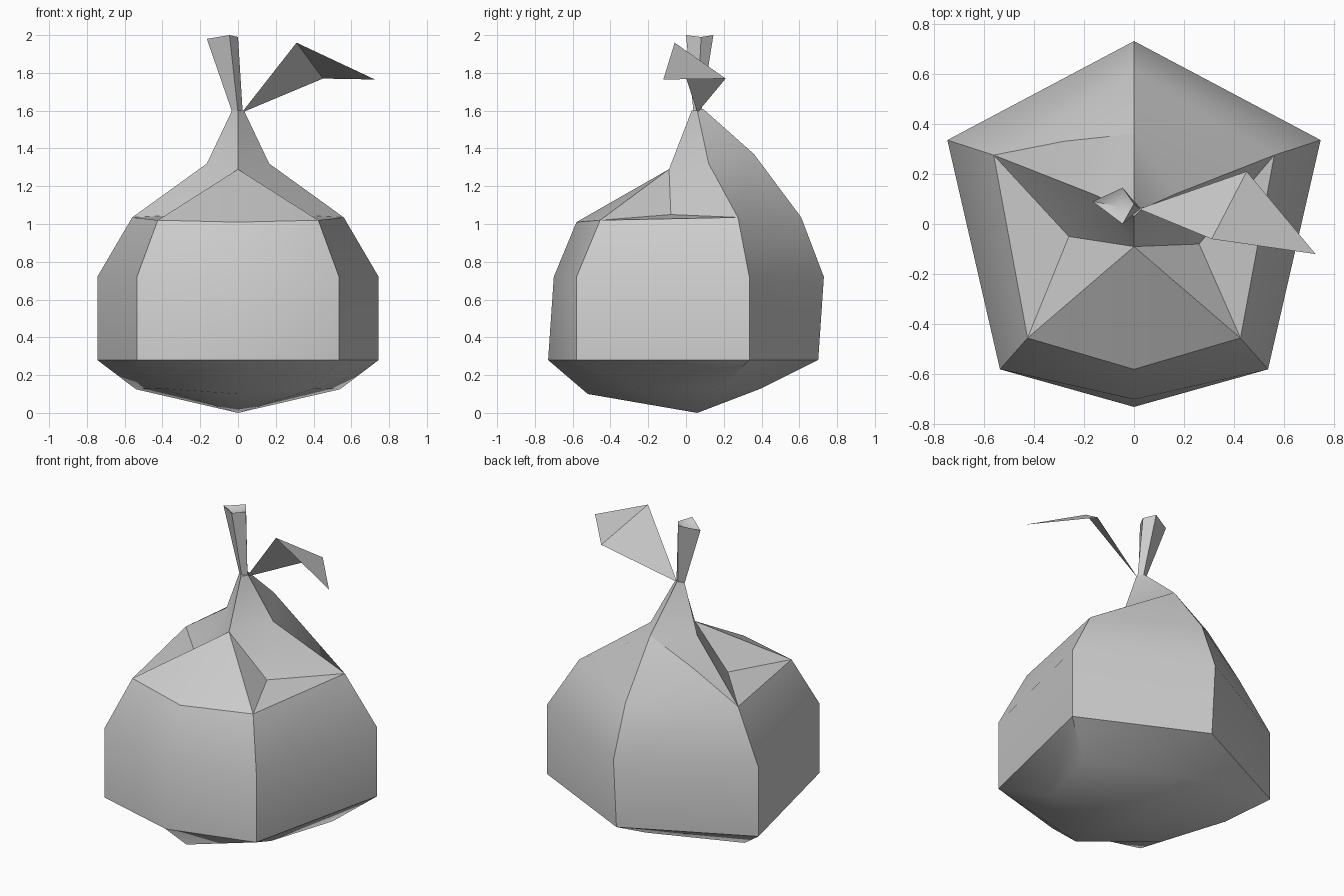
import bpy
import bmesh
import math

cube = bpy.data.objects.get("Cube")
if cube:
    bpy.data.objects.remove(cube, do_unlink=True)

GREY = (0.6, 0.6, 0.6, 1)
mat = bpy.data.materials.new("light_grey_cloth")
mat.use_nodes = True
mat.diffuse_color = GREY
mat.node_tree.nodes["Principled BSDF"].inputs["Base Color"].default_value = GREY


def finish(bm, name, angle=35):
    """Turn a bmesh into a shaded, coloured object."""
    bmesh.ops.recalc_face_normals(bm, faces=bm.faces[:])
    mesh = bpy.data.meshes.new(name)
    bm.to_mesh(mesh)
    bm.free()
    mesh.materials.append(mat)
    obj = bpy.data.objects.new(name, mesh)
    bpy.context.collection.objects.link(obj)
    bpy.ops.object.select_all(action="DESELECT")
    obj.select_set(True)
    bpy.context.view_layer.objects.active = obj
    bpy.ops.object.shade_smooth_by_angle(angle=math.radians(angle))
    return obj


def ring(bm, half):
    """Mirror a half outline (front to back) into a closed ring."""
    mirrored = [(-x, y, z) for x, y, z in reversed(half[1:-1])]
    return [bm.verts.new(p) for p in half + mirrored]


def bridge(bm, a, b):
    n = len(a)
    for i in range(n):
        j = (i + 1) % n
        bm.faces.new((a[i], a[j], b[j], b[i]))


def fan(bm, centre, loop, closed=False):
    v = bm.verts.new(centre)
    for a, b in zip(loop, loop[1:] + (loop[:1] if closed else [])):
        bm.faces.new((v, a, b))


# Sack: four six-point rings, each front, front corner, back corner, back
bm = bmesh.new()
base = ring(bm, [(0, -.52, .10), (.41, -.25, .13), (.54, .18, .125), (0, .40, .13)])
low = ring(bm, [(0, -.73, .28), (.535, -.58, .28), (.745, .335, .28), (0, .70, .28)])
high = ring(bm, [(0, -.70, .72), (.535, -.58, .72), (.745, .335, .72), (0, .73, .72)])
shoulder = ring(bm, [(0, -.58, 1.01), (.425, -.455, 1.02), (.56, .275, 1.035), (0, .61, 1.035)])
fan(bm, (0, .06, 0), base, closed=True)
for a, b in ((base, low), (low, high), (high, shoulder)):
    bridge(bm, a, b)

# Gathered neck with four corners
neck = ring(bm, [(0, -.09, 1.29), (.165, .12, 1.32), (0, .36, 1.37)])
tie = ring(bm, [(0, .03, 1.6), (.032, .06, 1.6), (0, .09, 1.61)])
bridge(bm, neck, tie)
bm.faces.new(tie)

# Front panel, hollow side folds, back panels
f, fl, bl, back, br, fr = shoulder
nf, nl, nb, nr = neck
bm.faces.new((f, fl, nf))
bm.faces.new((f, nf, fr))
fan(bm, (.26, -.08, 1.05), [fl, bl, nl, nf], closed=True)
fan(bm, (-.26, -.05, 1.05), [fr, br, nr, nf], closed=True)
bm.faces.new((bl, back, nb, nl))
fan(bm, (-.28, .33, 1.226), [br, back, nb, nr], closed=True)
finish(bm, "sack")

# Short flared tail above the tie
bm = bmesh.new()
rim = [bm.verts.new(p) for p in
       [(-.165, .09, 1.98), (-.045, .0, 2), (0, .08, 1.99), (-.045, .145, 2)]]
foot = [bm.verts.new(p) for p in
        [(-.03, .06, 1.59), (0, .04, 1.59), (.025, .06, 1.59), (0, .08, 1.59)]]
bridge(bm, foot, rim)
fan(bm, (-.06, .07, 1.96), rim, closed=True)
finish(bm, "tail", 50)

# Folded cloth flap hanging out to the side
bm = bmesh.new()
root, inner, outer, tip = [bm.verts.new(p) for p in
                           [(.02, .06, 1.59), (.45, .21, 1.77), (.31, -.06, 1.96), (.725, -.12, 1.765)]]
bm.faces.new((root, inner, outer))
bm.faces.new((outer, inner, tip))
finish(bm, "flap", 20)
